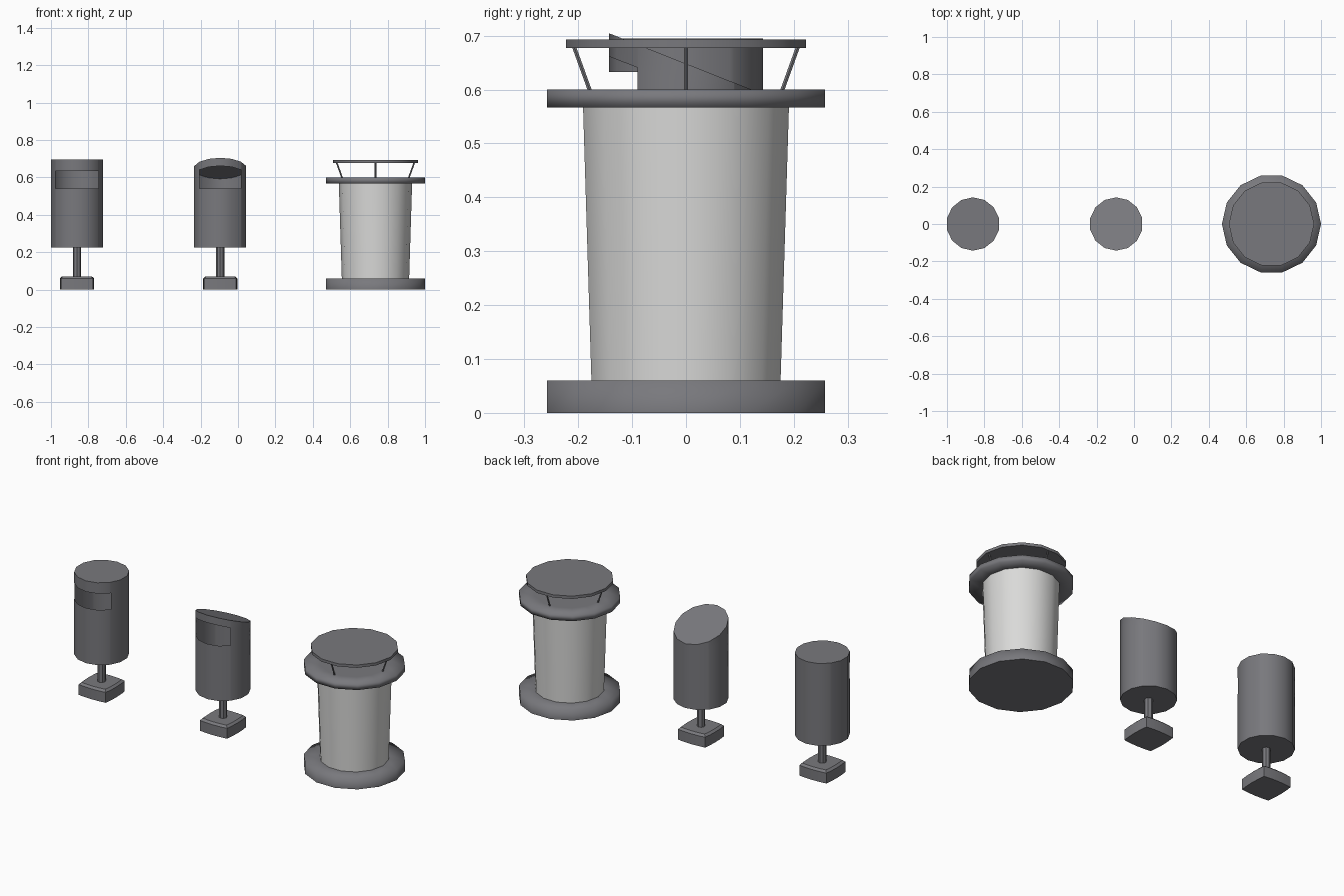
import bpy, bmesh, math
from mathutils import Vector

if "Cube" in bpy.data.objects:
    bpy.data.objects.remove(bpy.data.objects["Cube"])

def material(name, col):
    m = bpy.data.materials.new(name)
    m.diffuse_color = (*col, 1)
    m.use_nodes = True
    m.node_tree.nodes["Principled BSDF"].inputs["Base Color"].default_value = m.diffuse_color
    return m

GREY = material("dark grey metal", (0.19, 0.19, 0.205))
PALE = material("pale concrete", (0.70, 0.70, 0.69))
SIDES = 14

def finish(bm, name, mat, angle=35):
    me = bpy.data.meshes.new(name)
    bm.to_mesh(me)
    bm.free()
    me.materials.append(mat)
    for p in me.polygons:
        p.use_smooth = True
    me.set_sharp_from_angle(angle=math.radians(angle))
    ob = bpy.data.objects.new(name, me)
    bpy.context.collection.objects.link(ob)
    return ob

def ring(r, z, n=SIDES, phase=0.0):
    return [Vector((r * math.cos(2 * math.pi * i / n + phase),
                    r * math.sin(2 * math.pi * i / n + phase), z)) for i in range(n)]

def loft(rings, cap_bottom=True, cap_top=True):
    bm = bmesh.new()
    rows = [[bm.verts.new(p) for p in r] for r in rings]
    n = len(rows[0])
    for a, b in zip(rows, rows[1:]):
        for i in range(n):
            j = (i + 1) % n
            bm.faces.new((a[i], a[j], b[j], b[i]))
    if cap_bottom:
        bm.faces.new(rows[0][::-1])
    if cap_top:
        bm.faces.new(rows[-1])
    return bm

def cut(bm, co, no, clear=False):
    geom = bm.verts[:] + bm.edges[:] + bm.faces[:]
    return bmesh.ops.bisect_plane(bm, geom=geom, dist=1e-5, plane_co=co,
                                  plane_no=no, clear_outer=clear)

def post_bin(prefix, cx, slope, top_z, slot_drop, slot_w):
    """Hollow drum on a post; top plane z = top_z - slope * y."""
    no = Vector((0, slope, 1)).normalized()
    bm = loft([ring(0.1425, 0.225, phase=math.pi / 2), ring(0.1425, 0.8, phase=math.pi / 2)],
              cap_top=False)
    res = cut(bm, (0, 0, top_z), no, True)
    edges = [g for g in res["geom_cut"] if isinstance(g, bmesh.types.BMEdge)]
    bmesh.ops.edgeloop_fill(bm, edges=edges)
    bmesh.ops.recalc_face_normals(bm, faces=bm.faces[:])
    # letter-box opening at the front
    cut(bm, (-slot_w, 0, 0), (1, 0, 0))
    cut(bm, (slot_w, 0, 0), (1, 0, 0))
    cut(bm, (0, 0, 0.54), (0, 0, 1))
    slot_top = top_z - slot_drop
    cut(bm, (0, 0, slot_top), no)
    gone = []
    for f in bm.faces:
        c = f.calc_center_median()
        if (c.y < -0.05 and abs(c.x) < slot_w and c.z > 0.54 + 1e-4
                and c.z < slot_top - slope * c.y - 1e-4):
            gone.append(f)
    bmesh.ops.delete(bm, geom=gone, context='FACES')
    finish(bm, prefix + "_drum", GREY).location.x = cx
    # post
    bm = loft([ring(0.022, 0.065, 8), ring(0.022, 0.226, 8)])
    finish(bm, prefix + "_post", GREY, 30).location.x = cx
    # foot: square with bowed sides and a chamfered top
    def pad(s, z):
        pts = []
        for k in range(4):
            a = k * math.pi / 2
            for u, v in ((1.0, -0.93), (1.06, -0.5), (1.08, 0.0), (1.06, 0.5)):
                u = 0.93 if abs(v) > 0.9 else u - 0.08 + 0.0
                pts.append(Vector((s * (u * math.cos(a) - v * math.sin(a)),
                                   s * (u * math.sin(a) + v * math.cos(a)), z)))
        return pts
    bm = loft([pad(0.092, 0), pad(0.092, 0.059), pad(0.08, 0.07)])
    finish(bm, prefix + "_foot", GREY, 30).location.x = cx

post_bin("flat_bin", -0.861, 0.0, 0.695, 0.062, 0.115)
post_bin("slanted_bin", -0.095, 0.395, 0.648, 0.043, 0.11)

# large round bin
X = 0.735
bm = loft([ring(0.265, 0), ring(0.265, 0.06), ring(0.17, 0.06)], cap_top=False)
base = finish(bm, "large_bin_base", GREY, 180)
base.location.x = X
base.data.set_sharp_from_angle(angle=math.radians(180))
bot = {e for p in base.data.polygons if p.normal.z < -0.9 for e in p.edge_keys}
for e in base.data.edges:                       # crisp lower edge only
    e.use_edge_sharp = e.key in bot

bm = loft([ring(0.18, 0.06), ring(0.196, 0.57)])
finish(bm, "large_bin_body", PALE).location.x = X

# rim collar, softly shaded
bm = loft([ring(0.19, 0.567), ring(0.265, 0.567), ring(0.265, 0.6), ring(0.175, 0.6)],
          False, False)
finish(bm, "large_bin_collar", GREY, 180).location.x = X
bm = loft([ring(0.175, 0.59), ring(0.175, 0.6)])
finish(bm, "large_bin_inner_plate", GREY).location.x = X

# lid on four splayed struts
bm = loft([ring(0.228, 0.677), ring(0.228, 0.693)])
finish(bm, "large_bin_lid", GREY).location.x = X
for k in range(4):
    a = k * math.pi / 2
    d = Vector((math.cos(a), math.sin(a), 0))
    rings = [[p + d * r for p in ring(0.0045, z, 6)] for r, z in ((0.178, 0.597), (0.208, 0.68))]
    finish(loft(rings), "large_bin_strut_%d" % (k + 1), GREY).location.x = X
